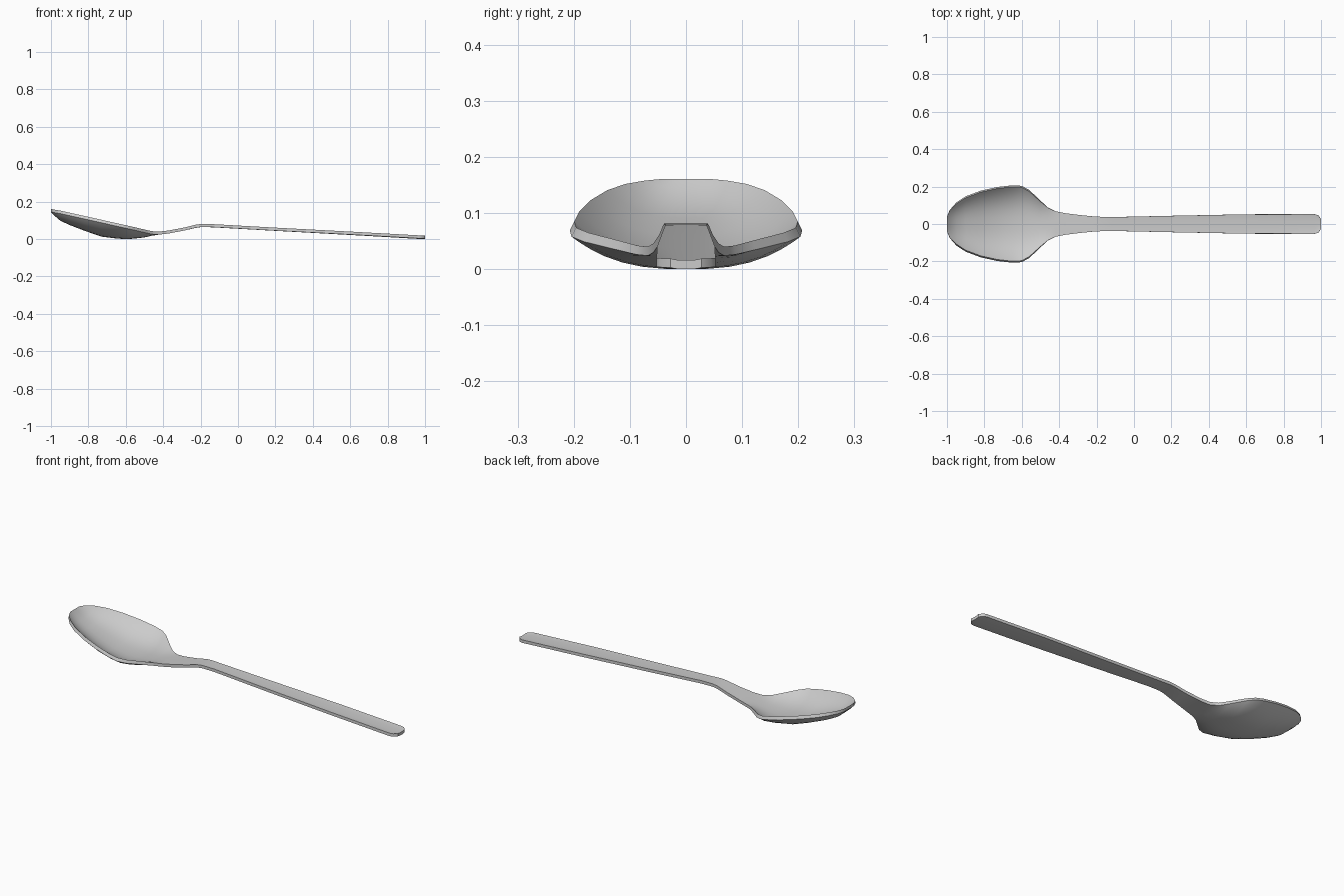
import bpy, bmesh, math

if "Cube" in bpy.data.objects:
    bpy.data.objects.remove(bpy.data.objects["Cube"], do_unlink=True)

steel = bpy.data.materials.new("brushed steel grey")
steel.use_nodes = True
colour = (0.6, 0.6, 0.6, 1)
steel.diffuse_color = colour
steel.node_tree.nodes["Principled BSDF"].inputs["Base Color"].default_value = colour

# Stations along the spoon: x, half width, rim height, underside height at the centre
STATIONS = [
    (-1.0, 0.04, 0.161, 0.146), (-0.985, 0.075, 0.158, 0.128),
    (-0.95, 0.115, 0.152, 0.098), (-0.9, 0.148, 0.141, 0.075),
    (-0.82, 0.178, 0.123, 0.044), (-0.73, 0.198, 0.103, 0.013),
    (-0.65, 0.207, 0.085, 0.003), (-0.6, 0.204, 0.074, 0.0),
    (-0.56, 0.182, 0.065, 0.002), (-0.5, 0.125, 0.051, 0.009),
    (-0.46, 0.088, 0.042, 0.018), (-0.42, 0.068, 0.040, 0.024),
    (-0.37, 0.058, 0.046, 0.031), (-0.29, 0.048, 0.061, 0.045),
    (-0.22, 0.041, 0.078, 0.061), (-0.19, 0.039, 0.081, 0.065),
    (-0.12, 0.037, 0.079, 0.062), (0.2, 0.044, 0.061, 0.044),
    (0.6, 0.052, 0.040, 0.022), (0.965, 0.053, 0.020, 0.001),
    (0.985, 0.047, 0.0195, 0.0), (1.0, 0.028, 0.019, 0.0),
]
SIDES = 16        # strips across the width
THICK = 0.016     # sheet thickness


def section(bm, x, half, rim, low):
    """One closed ring: the dished top, then the matching underside."""
    depth = max(rim - low - THICK, 0)
    ts = [math.sin(math.pi * (i / SIDES - 0.5)) for i in range(SIDES + 1)]
    dish = lambda t: depth * (1 - abs(t) ** 2.7)
    inner = half - min(0.008, depth * 0.2)
    ring = [(x, inner * t, rim - dish(t)) for t in ts]
    ring += [(x, half * t, min(rim - THICK, low + depth) - dish(t)) for t in reversed(ts)]
    return [bm.verts.new(p) for p in ring]


# Bowl, neck and handle as one lofted sheet
bm = bmesh.new()
rings = [section(bm, *s) for s in STATIONS]
count = len(rings[0])
for a, b in zip(rings, rings[1:]):
    for i in range(count):
        j = (i + 1) % count
        bm.faces.new((a[i], a[j], b[j], b[i]))

# Closed ends
for ring in (rings[0], rings[-1]):
    for i in range(SIDES):
        bm.faces.new((ring[i], ring[i + 1], ring[count - 2 - i], ring[count - 1 - i]))
bmesh.ops.recalc_face_normals(bm, faces=bm.faces)

mesh = bpy.data.meshes.new("spoon")
bm.to_mesh(mesh)
bm.free()
mesh.materials.append(steel)
spoon = bpy.data.objects.new("spoon", mesh)
bpy.context.collection.objects.link(spoon)

bpy.ops.object.select_all(action="DESELECT")
spoon.select_set(True)
bpy.context.view_layer.objects.active = spoon
bpy.ops.object.shade_smooth_by_angle(angle=math.radians(35))
